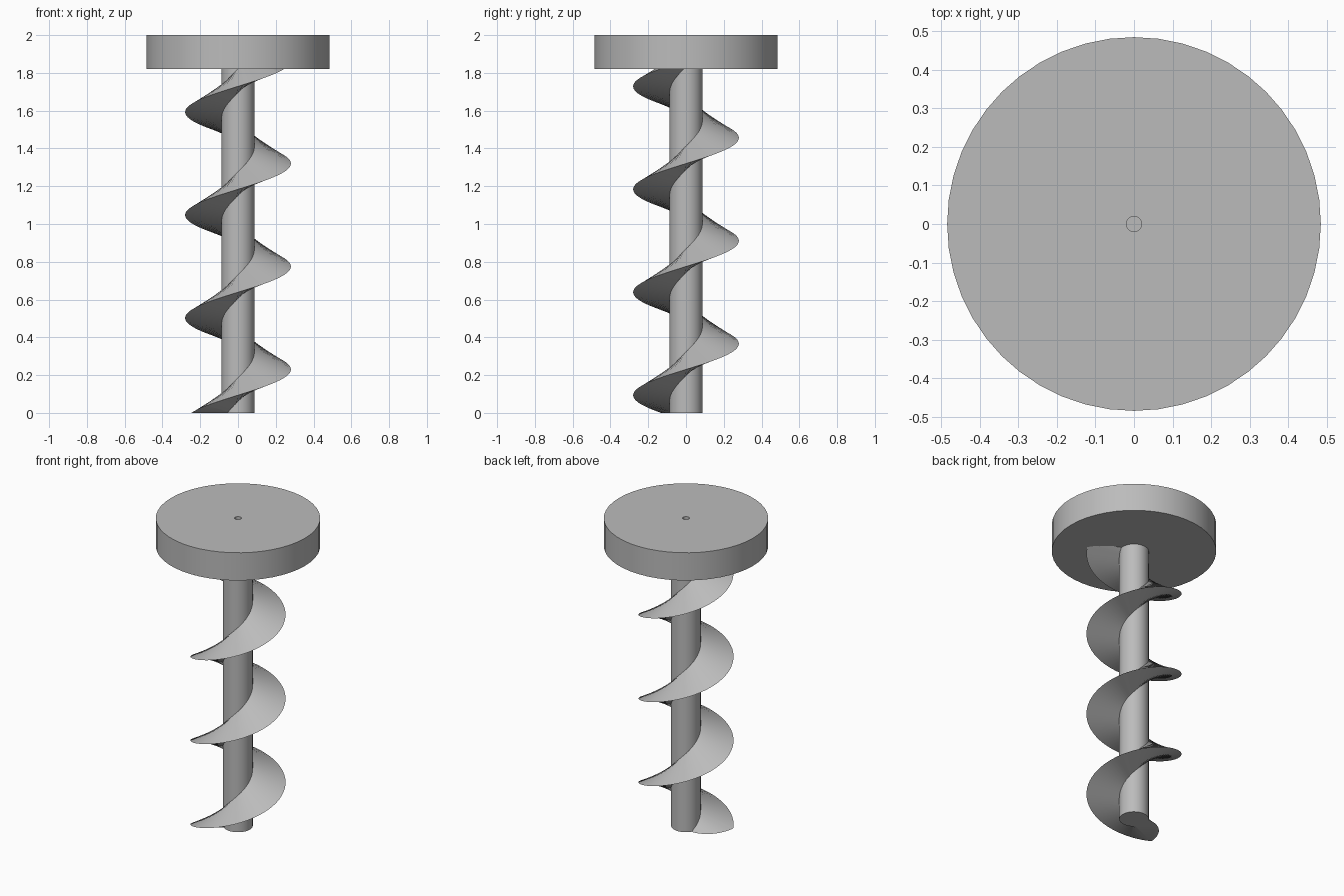
import bpy, bmesh
from math import cos, sin, pi, radians

if "Cube" in bpy.data.objects:
    bpy.data.objects.remove(bpy.data.objects["Cube"], do_unlink=True)

GREY = (0.5, 0.5, 0.5, 1)
metal = bpy.data.materials.new("light_grey_metal")
metal.use_nodes = True
metal.diffuse_color = GREY
metal.node_tree.nodes["Principled BSDF"].inputs["Base Color"].default_value = GREY

SHAFT_R, FLIGHT_R, PITCH = 0.087, 0.28, 0.545
DISC_R, DISC_Z, TOP = 0.484, 1.82, 2.0


def finish(name, bm):
    bmesh.ops.recalc_face_normals(bm, faces=bm.faces)
    mesh = bpy.data.meshes.new(name)
    bm.to_mesh(mesh)
    bm.free()
    obj = bpy.data.objects.new(name, mesh)
    bpy.context.collection.objects.link(obj)
    mesh.materials.append(metal)
    bpy.ops.object.select_all(action="DESELECT")
    obj.select_set(True)
    bpy.context.view_layer.objects.active = obj
    bpy.ops.object.shade_smooth_by_angle(angle=radians(30))
    return obj


def sweep(bm, rings, closed_path):
    """Join neighbouring rings of vertices with quads."""
    count = len(rings)
    for i in range(count if closed_path else count - 1):
        a, b = rings[i], rings[(i + 1) % count]
        for j in range(len(a)):
            k = (j + 1) % len(a)
            bm.faces.new((a[j], a[k], b[k], b[j]))


def turned(name, profile, sides):
    """Turn a (radius, height) profile about z and cap both ends."""
    bm = bmesh.new()
    rings = [[bm.verts.new((r * cos(2 * pi * i / sides), r * sin(2 * pi * i / sides), z))
              for i in range(sides)] for r, z in profile]
    sweep(bm, rings, False)
    bm.faces.new(rings[0])
    bm.faces.new(rings[-1])
    return finish(name, bm)


# Drive disc with a small centre hole
turned("drive_disc", [(DISC_R, DISC_Z), (DISC_R, TOP), (0.02, TOP), (0.02, TOP - 0.02)], 48)

# Central shaft
turned("shaft", [(SHAFT_R, 0), (SHAFT_R, DISC_Z + 0.01)], 48)

# Spiral flight: a wedge section, steep above and nearly flat below
bm = bmesh.new()
wedge = [(FLIGHT_R, 0), (0.07, 0.10), (0.07, -0.035)]
steps_per_turn = 60
rings = []
for i in range(-50, 210):
    angle = 2 * pi * i / steps_per_turn
    lift = 0.23 + PITCH * i / steps_per_turn
    rings.append([bm.verts.new((r * cos(angle), r * sin(angle), lift + h)) for r, h in wedge])
sweep(bm, rings, False)
# Trim the flight flush with the shaft foot and just inside the disc
for height, direction in ((0, -1), (DISC_Z + 0.01, 1)):
    bmesh.ops.bisect_plane(bm, geom=bm.verts[:] + bm.edges[:] + bm.faces[:],
                           plane_co=(0, 0, height), plane_no=(0, 0, direction), clear_outer=True)
    rim = [e for e in bm.edges if e.is_boundary and all(abs(v.co.z - height) < 1e-4 for v in e.verts)]
    bmesh.ops.holes_fill(bm, edges=rim, sides=0)
finish("spiral_flight", bm)
